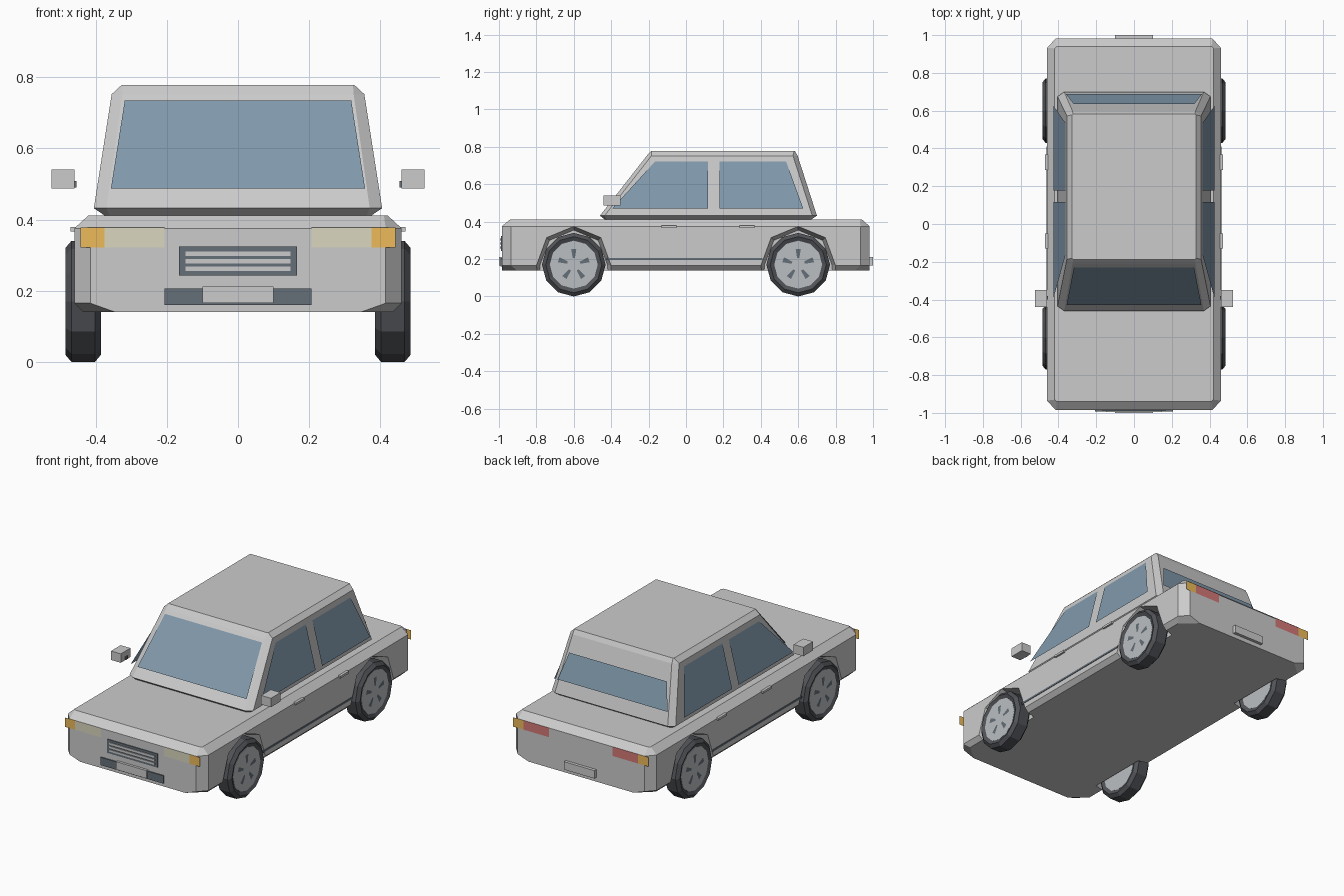
import bpy, bmesh, math
from mathutils import Vector

if "Cube" in bpy.data.objects:
    bpy.data.objects.remove(bpy.data.objects["Cube"])


def material(name, rgb):
    m = bpy.data.materials.new(name)
    m.diffuse_color = (*rgb, 1)
    m.use_nodes = True
    m.node_tree.nodes["Principled BSDF"].inputs["Base Color"].default_value = m.diffuse_color
    return m


GLASS = material("glass", (.22, .32, .41))
RUBBER = material("rubber", (.08, .085, .095))
TRIM = material("dark_trim", (.13, .16, .19))
RIM = material("rim", (.5, .52, .54))
AMBER = material("amber", (.85, .5, .1))
PALE = material("pale_lens", (.7, .68, .52))
RED = material("red_lens", (.65, .19, .18))


def finish(name, bm, mat=None):
    me = bpy.data.meshes.new(name)
    bm.to_mesh(me)
    bm.free()
    ob = bpy.data.objects.new(name, me)
    bpy.context.collection.objects.link(ob)
    if mat:
        me.materials.append(mat)
    return ob


def loft(name, rings, mat=None):
    """Skin equal-length rings of points and cap both ends."""
    bm = bmesh.new()
    vs = [[bm.verts.new(p) for p in r] for r in rings]
    n = len(rings[0])
    for a, b in zip(vs, vs[1:]):
        for i in range(n):
            j = (i + 1) % n
            bm.faces.new((a[i], a[j], b[j], b[i]))
    bm.faces.new(vs[0][::-1])
    bm.faces.new(vs[-1])
    bmesh.ops.recalc_face_normals(bm, faces=bm.faces)
    return finish(name, bm, mat)


def sheet(name, pts, mat):
    """Single flat panel facing away from the middle of the car."""
    bm = bmesh.new()
    f = bm.faces.new([bm.verts.new(p) for p in pts])
    f.normal_update()
    mid = f.calc_center_median()
    if f.normal.dot(mid - Vector((0, mid.y if abs(f.normal.x) > .5 else 0, .4))) < 0:
        f.normal_flip()
    return finish(name, bm, mat)


def box(name, x, y, z, mat=None):
    return loft(name, [[(x[0], y[0], h), (x[1], y[0], h), (x[1], y[1], h), (x[0], y[1], h)] for h in z], mat)


def octagon(z, hx, y0, y1, cx, cy):
    """Rectangle with cut corners at height z."""
    return [(-hx + cx, y0, z), (hx - cx, y0, z), (hx, y0 + cy, z), (hx, y1 - cy, z),
            (hx - cx, y1, z), (-hx + cx, y1, z), (-hx, y1 - cy, z), (-hx, y0 + cy, z)]


# lower body
body = loft("body", [octagon(.14, .435, -.985, .982, .09, .08),
                     octagon(.165, .46, -.985, .982, .045, .05),
                     octagon(.375, .46, -.985, .982, .045, .05),
                     octagon(.412, .42, -.94, .94, .01, .01)])

# wheel wells, flared outwards
outer = [(-.21, .1), (-.2, .165), (-.145, .315), (0, .375), (.145, .315), (.2, .165), (.21, .1)]
inner = [(-.185, .1), (-.18, .17), (-.13, .3), (0, .355), (.13, .3), (.18, .17), (.185, .1)]
for s in (-1, 1):
    for y in (-.6, .6):
        cut = loft("well_cutter", [[(s * x, y + a, z) for a, z in prof]
                                   for x, prof in ((.38, inner), (.461, outer), (.55, outer))])
        cut.hide_render = True
        mod = body.modifiers.new("well", 'BOOLEAN')
        mod.operation, mod.solver, mod.object = 'DIFFERENCE', 'EXACT', cut
        bpy.context.view_layer.objects.active = body
        bpy.ops.object.modifier_apply(modifier=mod.name)
        bpy.data.objects.remove(cut)

# cabin
loft("cabin", [octagon(.408, .37, -.43, .665, .01, .01),
               octagon(.432, .405, -.46, .70, .035, .025),
               octagon(.752, .355, -.21, .597, .03, .025),
               octagon(.778, .327, -.187, .582, .004, .004)])

# windscreen and rear window
sheet("windscreen", [(-.357, -.43, .487), (.357, -.43, .487), (.318, -.23, .735), (-.318, -.23, .735)], GLASS)
sheet("rear_window", [(-.36, .687, .51), (.36, .687, .51), (.32, .636, .66), (-.32, .636, .66)], GLASS)


# wheels
def disc(x, y, r):
    return [(x, y + r * math.sin(i * math.pi / 6), .17 + r * math.cos(i * math.pi / 6)) for i in range(12)]


def wheel(s, y):
    tyre = ((.395, .12), (.385, .15), (.402, .17), (.468, .17), (.485, .15), (.476, .13))
    loft("tyre", [disc(s * x, y, r) for x, r in tyre], RUBBER)
    for x0, x1 in ((.477, .47), (.392, .4)):
        loft("rim", [disc(s * x0, y, .128), disc(s * x1, y, .128)], RIM)
    for k in range(5):
        a = 2 * math.pi * k / 5
        pts = [(.035, -.006), (.085, -.014), (.085, .014), (.035, .006)]
        sheet("rim_slot", [(s * .479, y + r * math.sin(a) + w * math.cos(a),
                            .17 + r * math.cos(a) - w * math.sin(a)) for r, w in pts], TRIM)


for s in (-1, 1):
    # side windows
    for name, b0, b1, t0, t1 in (("front_side_window", -.395, .117, -.165, .117),
                                 ("rear_side_window", .178, .627, .178, .535)):
        sheet(name, [(s * .427, b0, .47), (s * .427, b1, .47), (s * .363, t1, .722), (s * .363, t0, .722)], GLASS)
    wheel(s, -.6)
    wheel(s, .6)
    # mirror
    box("mirror", sorted((s * .46, s * .524)), (-.44, -.35), (.487, .54))
    box("mirror_stem", sorted((s * .454, s * .464)), (-.4, -.38), (.49, .508), TRIM)
    # door handles and sill strip
    for y in (-.09, .327):
        box("door_handle", sorted((s * .455, s * .471)), (y - .04, y + .04), (.366, .379))
    box("sill_strip", sorted((s * .455, s * .463)), (-.425, .41), (.195, .206), TRIM)
    # lamps
    for y, inner_name, lens in ((-.988, "headlamp", PALE), (.985, "tail_lamp", RED)):
        for name, x0, x1, mat in ((inner_name, .207, .375, lens), ("indicator", .375, .443, AMBER)):
            sheet(name, [(s * x0, y, .322), (s * x1, y, .322), (s * x1, y, .377), (s * x0, y, .377)], mat)

# grille, lower intake and blank plates
box("grille", (-.166, .166), (-.99, -.97), (.243, .324), TRIM)
for z in (.262, .283, .304):
    box("grille_bar", (-.148, .148), (-.994, -.98), (z - .006, z + .006))
box("lower_intake", (-.206, .206), (-.992, -.97), (.16, .206), TRIM)
box("front_plate", (-.1, .1), (-1, -.98), (.165, .212))
box("rear_plate", (-.1, .1), (.97, 1), (.165, .212))
